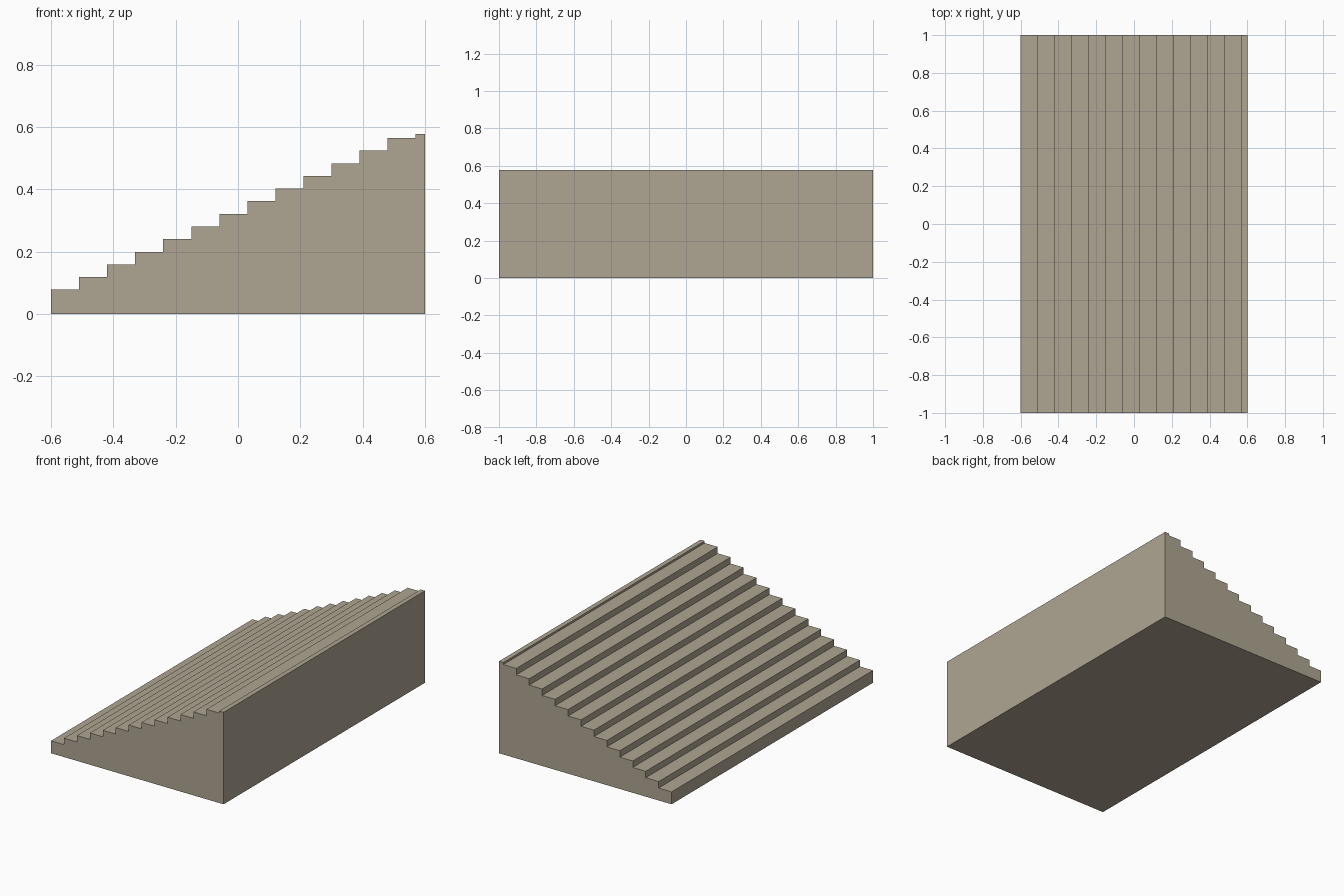
import bpy, bmesh

if "Cube" in bpy.data.objects:
    bpy.data.objects.remove(bpy.data.objects["Cube"])

STEPS = 13
TREAD = 0.09
FIRST, RISE = 0.078, 0.0406
X0, X1, HALF_Y, TOP = -0.6, 0.6, 1.0, 0.578

# Stepped side profile: base, treads rising toward +x, narrow top landing
profile = [(X1, 0), (X0, 0)]
for i in range(STEPS):
    z = FIRST + i * RISE
    profile += [(X0 + i * TREAD, z), (X0 + (i + 1) * TREAD, z)]
profile += [(X0 + STEPS * TREAD, TOP), (X1, TOP)]

# Extrude the profile across the full width
bm = bmesh.new()
side = bm.faces.new([bm.verts.new((x, -HALF_Y, z)) for x, z in profile])
ext = bmesh.ops.extrude_face_region(bm, geom=[side], use_keep_orig=True)
moved = [g for g in ext["geom"] if isinstance(g, bmesh.types.BMVert)]
bmesh.ops.translate(bm, verts=moved, vec=(0, 2 * HALF_Y, 0))
bmesh.ops.recalc_face_normals(bm, faces=bm.faces)
mesh = bpy.data.meshes.new("staircase")
bm.to_mesh(mesh)
bm.free()

staircase = bpy.data.objects.new("staircase", mesh)
bpy.context.collection.objects.link(staircase)

# Beige stone
stone = bpy.data.materials.new("stone")
stone.diffuse_color = (0.43, 0.38, 0.29, 1)
stone.use_nodes = True
stone.node_tree.nodes["Principled BSDF"].inputs["Base Color"].default_value = stone.diffuse_color
mesh.materials.append(stone)
